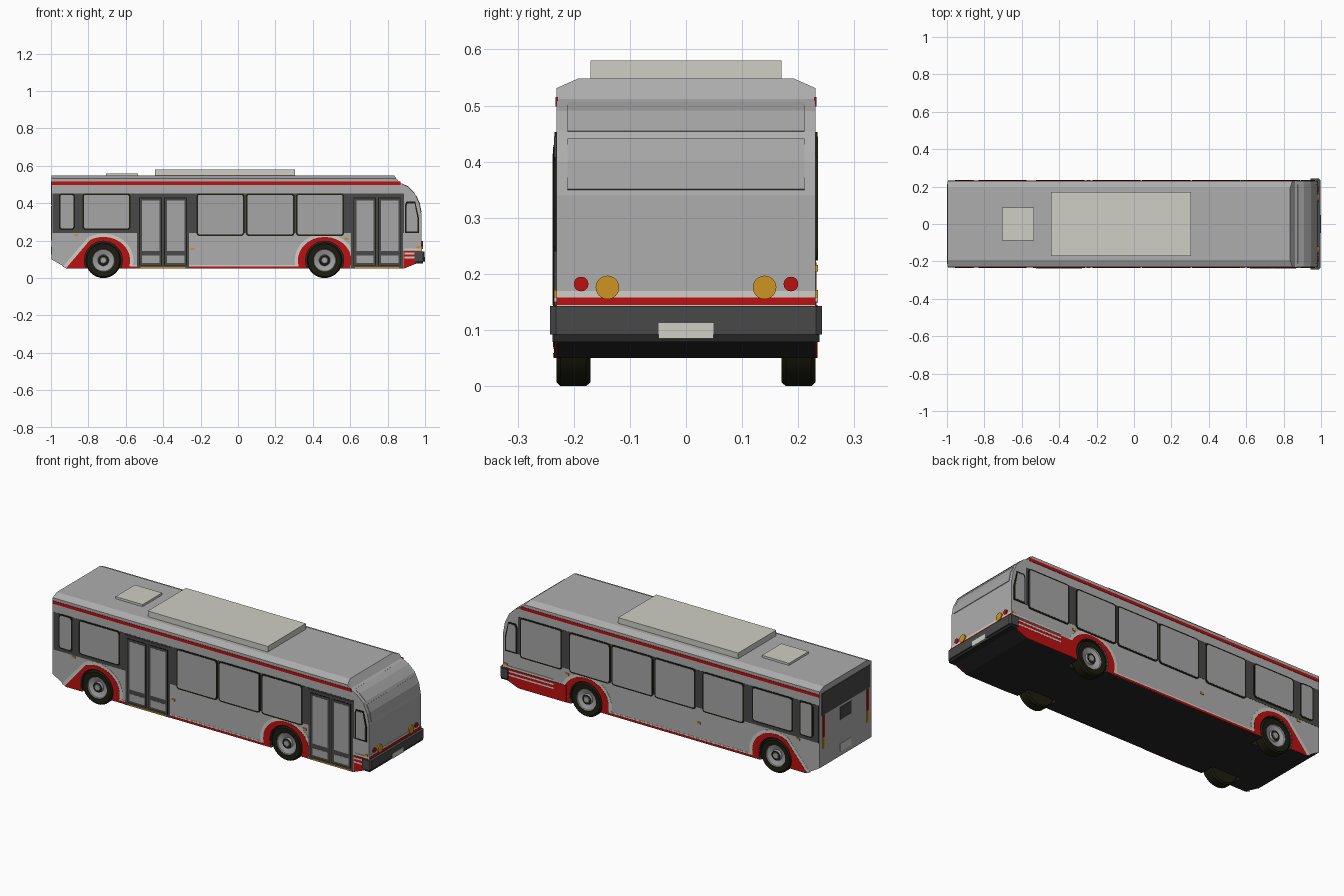
import bpy, bmesh
from math import sin, cos, pi, radians, hypot
from mathutils import Vector

if "Cube" in bpy.data.objects:
    bpy.data.objects.remove(bpy.data.objects["Cube"])


def material(name, r, g, b):
    m = bpy.data.materials.new(name)
    m.use_nodes = True
    m.diffuse_color = (r, g, b, 1)
    m.node_tree.nodes["Principled BSDF"].inputs["Base Color"].default_value = (r, g, b, 1)
    return m


BODY = material("body grey", .42, .42, .42)
GLASS = material("window grey", .38, .38, .38)
CREAM = material("cream", .62, .62, .56)
RED = material("red", .5, .005, .005)
DARK = material("dark grey", .065, .065, .065)
UNDER = material("underside black", .018, .018, .018)
RUBBER = material("rubber black", .012, .012, .005)
AMBER = material("amber", .62, .3, .015)
SILVER = material("hub silver", .36, .36, .37)

HALF = .231
AXLES = (-.72, .463)
WHEEL_Z = .095
WELL = .102


def finish(name, bm, mats):
    bmesh.ops.recalc_face_normals(bm, faces=bm.faces)
    me = bpy.data.meshes.new(name)
    bm.to_mesh(me)
    bm.free()
    for m in mats:
        me.materials.append(m)
    ob = bpy.data.objects.new(name, me)
    bpy.context.collection.objects.link(ob)
    return ob


def prism(name, pts, a, b, axis, mat):
    """Extrude a flat outline from a to b along the axis x, y or z."""
    place = {"x": lambda p, t: (t, p[0], p[1]),
             "y": lambda p, t: (p[0], t, p[1]),
             "z": lambda p, t: (p[0], p[1], t)}[axis]
    bm = bmesh.new()
    lo = [bm.verts.new(place(p, a)) for p in pts]
    hi = [bm.verts.new(place(p, b)) for p in pts]
    bm.faces.new(lo)
    bm.faces.new(hi[::-1])
    for i in range(len(pts)):
        j = (i + 1) % len(pts)
        bm.faces.new((lo[i], lo[j], hi[j], hi[i]))
    return finish(name, bm, [mat])


def rect(x0, x1, z0, z1):
    return [(x0, z0), (x1, z0), (x1, z1), (x0, z1)]


def arc(cx, cz, rx, rz, start, end, n):
    return [(cx + rx * cos(radians(start + (end - start) * i / n)),
             cz + rz * sin(radians(start + (end - start) * i / n))) for i in range(n + 1)]


def circle(cx, cz, r, n=24):
    return arc(cx, cz, r, r, 0, 360, n)[:-1]


def rounded(x0, x1, z0, z1, r):
    corners = ((x1 - r, z1 - r), (x0 + r, z1 - r), (x0 + r, z0 + r), (x1 - r, z0 + r))
    return [p for k, (x, z) in enumerate(corners) for p in arc(x, z, r, r, 90 * k, 90 * k + 90, 3)]


def side_plate(name, pts, s, depth, mat):
    return prism(name, pts, s * (HALF - .002), s * (HALF + depth), "y", mat)


# Body shell: side profile, chamfered roof edges, wheel wells
front = [(.862, .512), (.906, .49), (.944, .454), (.97, .40), (.981, .34), (.981, .15)]
profile = [(-.997, .10), (-.997, .548), (.835, .548)] + front + [(.96, .08), (.885, .05), (-.91, .05)]
body = prism("body", profile, -HALF, HALF, "y", BODY)
bm = bmesh.new()
bm.from_mesh(body.data)
for s in (-1, 1):
    cut = bmesh.ops.bisect_plane(bm, geom=bm.verts[:] + bm.edges[:] + bm.faces[:], clear_outer=True,
                                 plane_co=(0, s * HALF, .531), plane_no=(0, s * .017, .038))
    edges = [e for e in cut["geom_cut"] if isinstance(e, bmesh.types.BMEdge)]
    bmesh.ops.holes_fill(bm, edges=edges)
bmesh.ops.recalc_face_normals(bm, faces=bm.faces)
bm.to_mesh(body.data)
bm.free()
bpy.context.view_layer.objects.active = body
for cx in AXLES:
    for s in (-1, 1):
        cutter = prism("well_cutter", circle(cx, WHEEL_Z, WELL, 32), s * .15, s * .3, "y", UNDER)
        cutter.hide_render = True
        mod = body.modifiers.new("well", "BOOLEAN")
        mod.operation, mod.solver, mod.object = "DIFFERENCE", "EXACT", cutter
        bpy.ops.object.modifier_apply(modifier=mod.name)
        bpy.data.objects.remove(cutter)
body.data.materials.clear()
for m in (BODY, UNDER):
    body.data.materials.append(m)
for f in body.data.polygons:
    c = f.center
    in_well = abs(c.y) < HALF - .002 and any(hypot(c.x - a, c.z - WHEEL_Z) < .11 for a in AXLES)
    f.material_index = 1 if f.normal.z < -.5 or in_well else 0

# Roof equipment
prism("roof_unit", rect(-.445, .305, -.17, .17), .54, .58, "z", CREAM)
prism("roof_hatch", rect(-.705, -.535, -.087, .087), .54, .56, "z", CREAM)


# Wheels: spun tyre, dished hub and cap
def wheel(name, cx, s):
    section = [(0, .172), (.088, .17), (.095, .178), (.095, .224), (.088, .231), (.061, .229),
               (.058, .224), (.03, .214), (.027, .226), (.018, .226), (.016, .228), (0, .228)]
    bm = bmesh.new()
    vs = [bm.verts.new((r, s * y, 0)) for r, y in section]
    es = [bm.edges.new(p) for p in zip(vs, vs[1:])]
    bmesh.ops.spin(bm, geom=vs + es, cent=(0, 0, 0), axis=(0, 1, 0), angle=2 * pi, steps=32)
    bmesh.ops.remove_doubles(bm, verts=bm.verts, dist=.0001)
    for f in bm.faces:
        c = f.calc_center_median()
        r = hypot(c.x, c.z)
        f.material_index = 1 if abs(c.y) > .2 and (r < .017 or .027 < r < .06) else 0
    ob = finish(name, bm, [RUBBER, SILVER])
    ob.location = (cx, 0, WHEEL_Z)
    bpy.ops.object.select_all(action="DESELECT")
    ob.select_set(True)
    bpy.context.view_layer.objects.active = ob
    bpy.ops.object.shade_smooth_by_angle(angle=radians(35))


# Painted arch surround, with an optional tail sweeping rearward
def arch(name, cx, s, grow, depth, mat, tail=None):
    outer = arc(cx, WHEEL_Z, .143 + grow, .125 + grow, -18, 120 if tail else 198, 16)
    if tail:
        outer.append((tail - grow, .052 + grow * .45))
        outer.append((-.91, .05))
    else:
        outer[-1] = (outer[-1][0], .05)
    outer[0] = (outer[0][0], .05)
    side_plate(name, outer + arc(cx, WHEEL_Z, WELL, WELL, 206, -26, 20), s, depth, mat)


def window(name, x0, x1, z0, z1, s):
    side_plate(name + "_seal", rounded(x0, x1, z0, z1, .016), s, .003, RUBBER)
    side_plate(name + "_glass", rounded(x0 + .008, x1 - .008, z0 + .008, z1 - .008, .01), s, .004, GLASS)


def door(name, x0, x1, s):
    side_plate(name + "_frame", rect(x0, x1, .05, .445), s, .004, DARK)
    mid = (x0 + x1) / 2
    for k, (a, b) in enumerate(((x0 + .012, mid - .006), (mid + .006, x1 - .012))):
        side_plate(f"{name}_leaf_{k}", rect(a, b, .066, .43), s, .005, RUBBER)
        side_plate(f"{name}_leaf_border_{k}", rect(a + .004, b - .004, .07, .426), s, .006, DARK)
        side_plate(f"{name}_upper_glass_{k}", rect(a + .016, b - .012, .145, .415), s, .007, GLASS)
        side_plate(f"{name}_lower_glass_{k}", rect(a + .016, b - .012, .08, .12), s, .007, GLASS)
    side_plate(name + "_step_edge", rect(x0 + .02, x1 - .02, .051, .059), s, .006, AMBER)


for s, side in ((-1, "right"), (1, "left")):
    for cx, end in zip(AXLES, ("rear", "front")):
        tail = -.92 if end == "rear" else None
        wheel(f"{side}_{end}_wheel", cx, s)
        arch(f"{side}_{end}_arch_trim", cx, s, .018, .001, CREAM, tail)
        arch(f"{side}_{end}_arch", cx, s, 0, .002, RED, tail)

    # Stripes along the roof edge and the sill
    side_plate(f"{side}_roof_stripe", rect(-.995, .87, .498, .515), s, .002, RED)
    side_plate(f"{side}_sill_trim", rect(-.58, .33, .05, .07), s, .001, CREAM)
    side_plate(f"{side}_sill_stripe", rect(-.59, .34, .05, .062), s, .002, RED)

    # Red front quarter with cream pinstripes
    start = .885 if s < 0 else .585
    side_plate(f"{side}_front_quarter", [(start, .05), (.885, .05), (.96, .08), (.979, .145),
                                         (start, .145)], s, .003, RED)
    for k, z in enumerate((.105, .127, .15)):
        side_plate(f"{side}_pinstripe_{k}", rect(start + (.08 if s > 0 else .005), .979, z, z + .009),
                   s, .004, CREAM)

    # Window band and windows
    side_plate(f"{side}_window_band", rect(-.992, .888, .24, .452), s, .001, DARK)
    bays = [(-.958, -.872, .257), (-.832, -.575, .257), (-.222, .034, .225),
            (.042, .302, .225), (.31, .567, .225)]
    if s > 0:
        bays += [(-.525, -.265, .225), (.612, .875, .225)]
    for k, (x0, x1, z0) in enumerate(bays):
        window(f"{side}_window_{k}", x0, x1, z0, .453, s)
    cab = [(.893, .24), (.968, .24), (.968, .32), (.948, .408), (.9, .408), (.893, .39)]
    side_plate(f"{side}_cab_window_seal", cab, s, .003, RUBBER)
    mid = Vector((.93, .325))
    inner = [(mid.x + (x - mid.x) * .78, mid.y + (z - mid.y) * .9) for x, z in cab]
    side_plate(f"{side}_cab_window_glass", inner, s, .004, GLASS)

    # Side marker lamps
    for k, (x, z) in enumerate(((-.865, .23), (-.243, .155), (.58, .21), (.965, .165))):
        side_plate(f"{side}_marker_{k}", rect(x - .01, x + .01, z - .006, z + .006), s, .004, AMBER)

    # Front and rear lamps
    prism(f"{side}_front_amber_lamp", circle(s * .14, .176, .021), .975, .988, "x", AMBER)
    prism(f"{side}_front_red_lamp", circle(s * .187, .182, .013), .975, .987, "x", RED)
    prism(f"{side}_tail_lamp", rect(s * .188, s * .206, .265, .385), -1, -.99, "x", RED)
    prism(f"{side}_rear_amber_lamp", rect(s * .188, s * .206, .2, .265), -1, -.99, "x", AMBER)

for name, x0, x1 in (("middle_door", -.54, -.262), ("front_door", .605, .882)):
    door(name, x0, x1, -1)


# Windscreen and sign glass follow the curved nose
def nose_panel(name, pts):
    back = [(x - .006, z - .004) for x, z in pts[::-1]]
    prism(name, [(x + .002, z + .001) for x, z in pts] + back, -.211, .211, "y", GLASS)


nose_panel("sign_glass", [(.874, .505), front[1], (.944, .454)])
nose_panel("windscreen", [(.951, .44), front[3], (.98, .35)])

# Front stripes, bumper and plate
prism("front_trim", rect(-HALF, HALF, .138, .17), .975, .983, "x", CREAM)
prism("front_stripe", rect(-HALF, HALF, .145, .158), .975, .985, "x", RED)
prism("bumper", [(.945, -.242), (.99, -.242), (.998, -.232), (.998, .232), (.99, .242), (.945, .242)],
      .092, .143, "z", DARK)
prism("bumper_lip", rect(.95, .99, -.238, .238), .079, .092, "z", UNDER)
prism("front_plate", rect(-.049, .049, .085, .113), .99, 1, "x", CREAM)

# Rear engine grille, box and plate
prism("rear_grille", rect(-.215, .215, .39, .515), -1, -.99, "x", DARK)
prism("rear_vent", rect(-.05, .05, .305, .375), -1, -.99, "x", DARK)
prism("rear_plate", rect(-.048, .048, .125, .17), -1, -.99, "x", CREAM)
